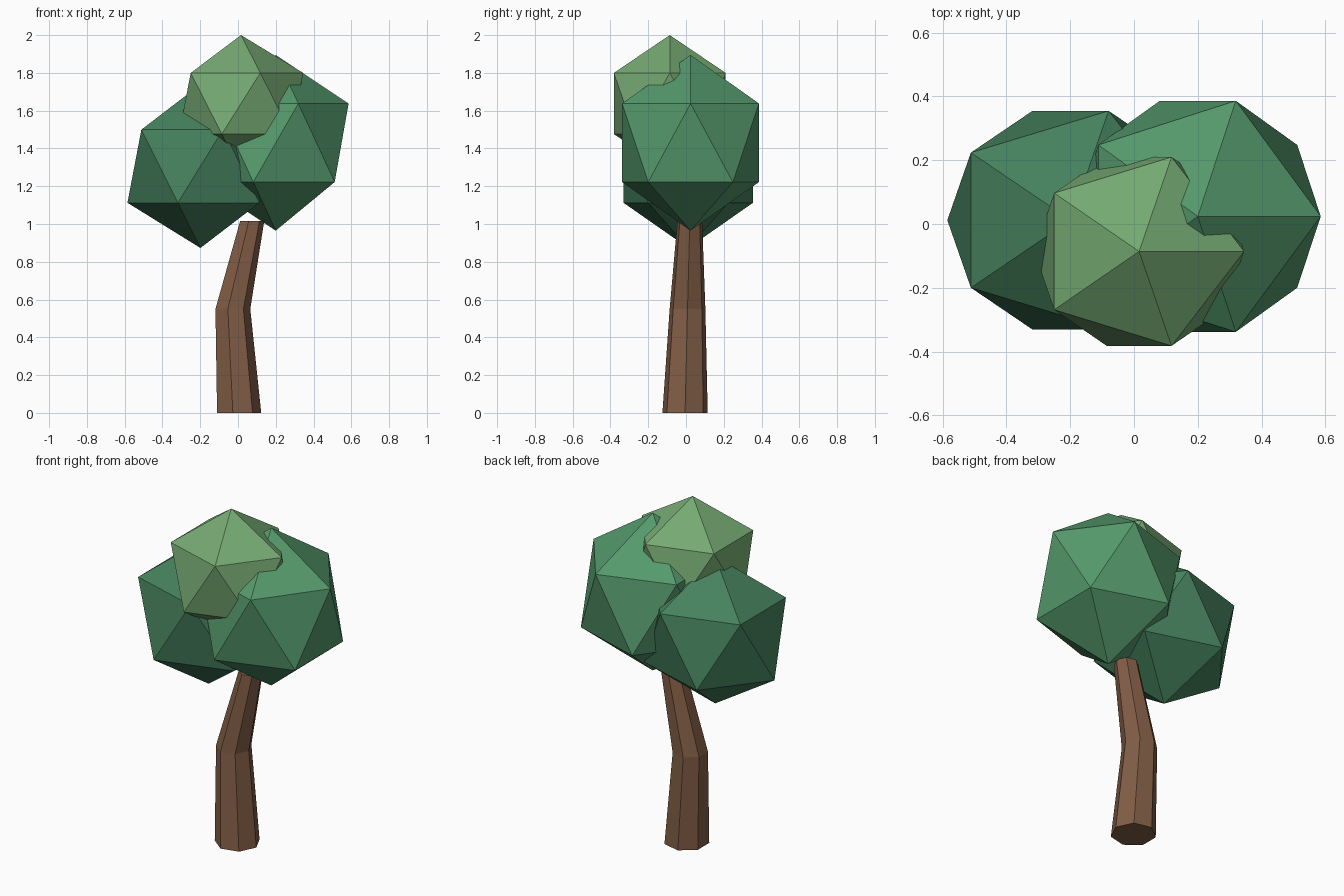
import bpy, bmesh
from math import cos, sin, pi

if "Cube" in bpy.data.objects:
    bpy.data.objects.remove(bpy.data.objects["Cube"])


def material(name, rgb):
    m = bpy.data.materials.new(name)
    m.diffuse_color = (*rgb, 1)
    m.use_nodes = True
    m.node_tree.nodes["Principled BSDF"].inputs["Base Color"].default_value = m.diffuse_color
    return m


def finish(name, bm, mat):
    bmesh.ops.recalc_face_normals(bm, faces=bm.faces)
    me = bpy.data.meshes.new(name)
    bm.to_mesh(me)
    bm.free()
    me.materials.append(mat)
    ob = bpy.data.objects.new(name, me)
    bpy.context.collection.objects.link(ob)
    return ob


def foliage(name, centre, scale, mat):
    bm = bmesh.new()
    bmesh.ops.create_icosphere(bm, subdivisions=1, radius=1)
    bmesh.ops.scale(bm, vec=scale, verts=bm.verts)
    bmesh.ops.translate(bm, vec=centre, verts=bm.verts)
    return finish(name, bm, mat)


# Bent, tapering seven-sided trunk: (x, y, z, radius) per ring
SIDES = 7
rings = [(0, -0.005, 0, 0.123), (-0.032, 0.008, 0.55, 0.097), (0.072, 0.02, 1.017, 0.067)]
bm = bmesh.new()
loops = [[bm.verts.new((x + r * cos(2 * pi * i / SIDES), y + r * sin(2 * pi * i / SIDES), z))
          for i in range(SIDES)] for x, y, z, r in rings]
for a, b in zip(loops, loops[1:]):
    for i in range(SIDES):
        j = (i + 1) % SIDES
        bm.faces.new((a[i], a[j], b[j], b[i]))
bm.faces.new(loops[0][::-1])
bm.faces.new(loops[-1])
finish("trunk", bm, material("bark", (0.22, 0.11, 0.06)))

# Three overlapping leaf clumps
foliage("left_foliage", (-0.199, 0.012, 1.306), (0.432, 0.403, 0.433),
        material("dark_leaf", (0.06, 0.22, 0.11)))
foliage("right_foliage", (0.2, 0.024, 1.43), (0.431, 0.426, 0.465),
        material("mid_leaf", (0.09, 0.32, 0.15)))
foliage("top_foliage", (0.016, -0.086, 1.638), (0.368, 0.348, 0.362),
        material("light_leaf", (0.18, 0.40, 0.17)))
